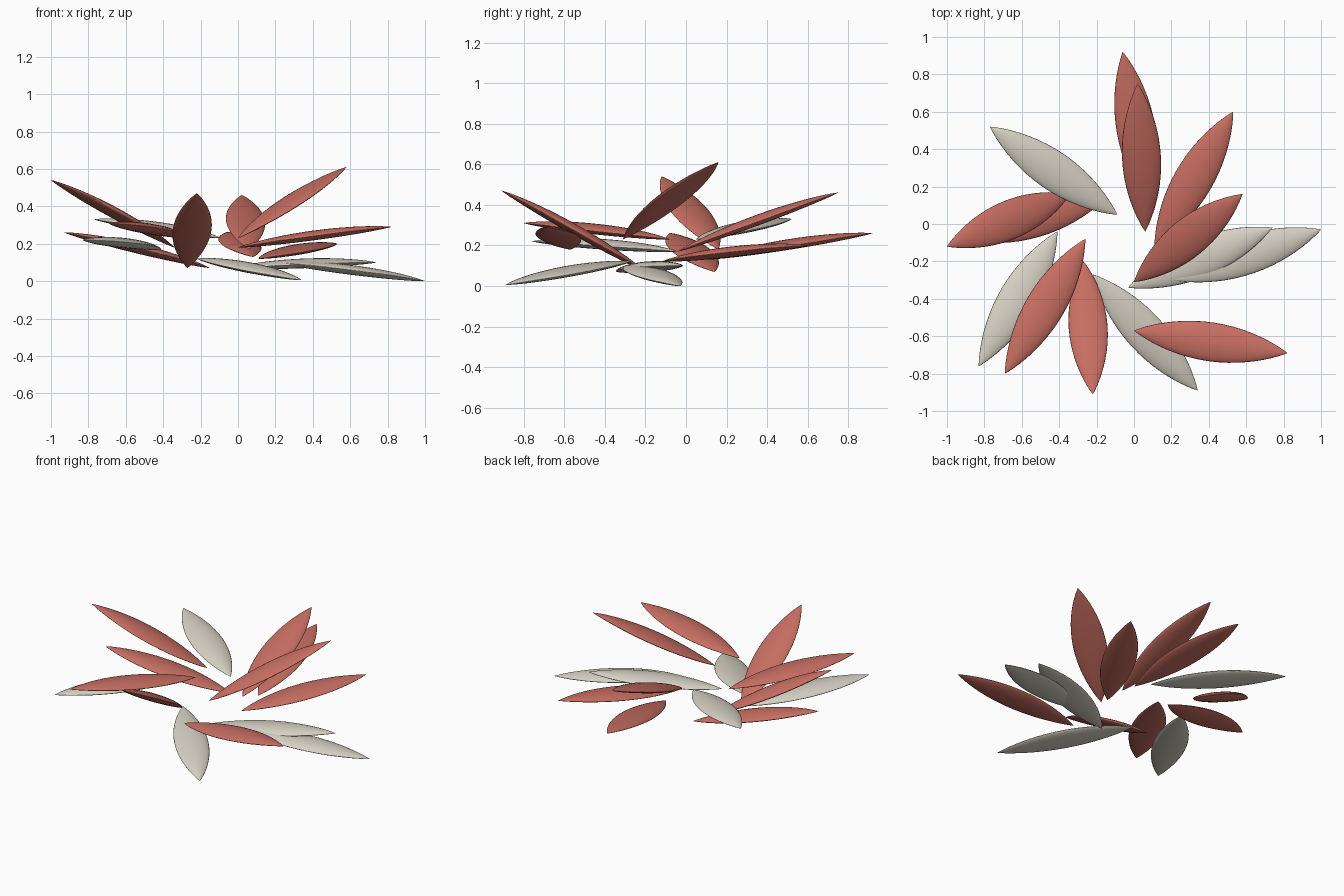
import bpy, bmesh
from mathutils import Vector, Matrix

cube = bpy.data.objects.get("Cube")
if cube:
    bpy.data.objects.remove(cube)


def make_material(name, color):
    mat = bpy.data.materials.new(name)
    mat.use_nodes = True
    mat.diffuse_color = color
    mat.node_tree.nodes["Principled BSDF"].inputs["Base Color"].default_value = color
    return mat


red = make_material("coral red", (0.57, 0.155, 0.12, 1))
white = make_material("warm white", (0.68, 0.64, 0.55, 1))

HALF_WIDTH = 0.104
TOP, BOTTOM, ARCH = 0.03, 0.022, 0.006


def petal_mesh(name, mat):
    """Pointed lens of unit length along +x, made by reshaping a sphere."""
    bm = bmesh.new()
    bmesh.ops.create_uvsphere(bm, u_segments=24, v_segments=24, radius=1)
    for v in bm.verts:
        t = (v.co.z + 1) / 2
        ring = max((1 - v.co.z ** 2) ** 0.5, 1e-6)
        across, up = v.co.x / ring, v.co.y / ring
        if ring < 1e-3:
            across = up = 0
        body = 4 * t * (1 - t)
        depth = TOP if up > 0 else BOTTOM
        lift = up * abs(up) ** 0.4 * depth * body ** 0.8
        v.co = (t, across * HALF_WIDTH * body ** 0.93, lift + ARCH * body)
    bmesh.ops.recalc_face_normals(bm, faces=bm.faces)
    for f in bm.faces:
        f.smooth = True
    mesh = bpy.data.meshes.new(name)
    bm.to_mesh(mesh)
    bm.free()
    mesh.materials.append(mat)
    return mesh


def place_petal(name, mesh, base, tip):
    """Lay a petal from base to tip with its width kept level."""
    base, tip = Vector(base), Vector(tip)
    along = (tip - base).normalized()
    side = Vector((0, 0, 1)).cross(along).normalized()
    normal = along.cross(side)
    turn = Matrix((along, side, normal)).transposed().to_4x4()
    size = Matrix.Diagonal(((tip - base).length, 1, 1, 1))
    obj = bpy.data.objects.new(name, mesh)
    bpy.context.collection.objects.link(obj)
    obj.matrix_world = Matrix.Translation(base) @ turn @ size


# Red petals, base and tip of each
red_mesh = petal_mesh("red_petal", red)
for i, (base, tip) in enumerate([
    ((0.08, 0.1, 0.13), (-0.06, 0.92, 0.26)),
    ((0.06, -0.04, 0.17), (0.02, 0.75, 0.46)),
    ((0.11, -0.12, 0.12), (0.53, 0.6, 0.2)),
    ((0, -0.31, 0.23), (0.58, 0.16, 0.61)),
    ((0, -0.57, 0.18), (0.82, -0.69, 0.29)),
    ((-0.27, -0.2, 0.07), (-0.22, -0.91, 0.47)),
    ((-0.26, -0.08, 0.23), (-0.69, -0.8, 0.31)),
    ((-0.34, 0.16, 0.18), (-1, -0.12, 0.54)),
    ((-0.15, 0.14, 0.07), (-0.93, -0.08, 0.26)),
]):
    place_petal(f"red_petal_{i + 1}", red_mesh, base, tip)

# White petals
white_mesh = petal_mesh("white_petal", white)
for i, (base, tip) in enumerate([
    ((-0.09, 0.05, 0.23), (-0.77, 0.52, 0.33)),
    ((-0.41, -0.04, 0.17), (-0.83, -0.76, 0.22)),
    ((-0.22, -0.27, 0.12), (0.34, -0.89, 0.005)),
    ((-0.03, -0.34, 0.07), (0.74, -0.02, 0.1)),
    ((0.21, -0.3, 0.1), (1, -0.03, 0)),
]):
    place_petal(f"white_petal_{i + 1}", white_mesh, base, tip)
